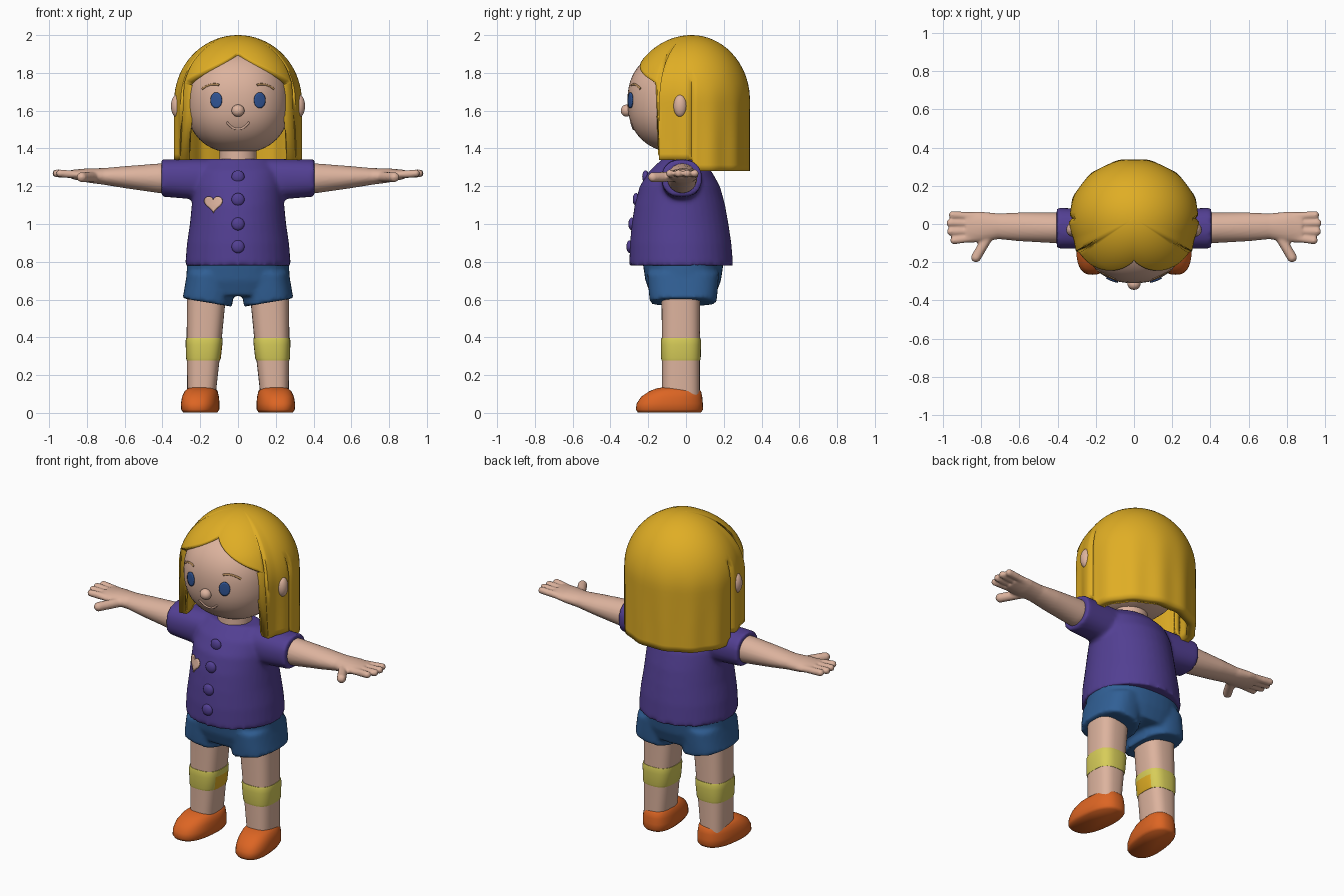
import bpy, bmesh, math
from mathutils import Vector, Matrix

if "Cube" in bpy.data.objects:
    bpy.data.objects.remove(bpy.data.objects["Cube"])


def material(name, *rgb):
    m = bpy.data.materials.new(name)
    m.use_nodes = True
    m.diffuse_color = (*rgb, 1)
    m.node_tree.nodes["Principled BSDF"].inputs["Base Color"].default_value = (*rgb, 1)
    return m


skin = material("skin", .72, .45, .34)
gold = material("golden_hair", .74, .42, .018)
purple = material("purple_cloth", .085, .05, .29)
blue = material("blue_cloth", .03, .115, .3)
orange = material("orange_shoe", .72, .13, .017)
yellow = material("yellow_band", .68, .61, .1)
iris = material("eye_blue", .03, .09, .3)
brown = material("brow_brown", .45, .25, .1)


def spow(v, n):
    return math.copysign(abs(v) ** (2 / n), v)


def loft(bm, rings, axis="Z", n=2.0, count=40):
    """Closed tube of superellipse rings: position, centre a, centre b, radius a, radius b."""
    loops = []
    for p, a, b, ra, rb in rings:
        loop = []
        for i in range(count):
            t = 2 * math.pi * i / count
            u, v = a + ra * spow(math.cos(t), n), b + rb * spow(math.sin(t), n)
            loop.append(bm.verts.new((u, v, p) if axis == "Z" else (p, u, v)))
        loops.append(loop)
    for lo, hi in zip(loops, loops[1:]):
        for i in range(count):
            j = (i + 1) % count
            bm.faces.new((lo[i], lo[j], hi[j], hi[i]))
    bm.faces.new(loops[0])
    bm.faces.new(loops[-1])


def ball(bm, centre, radii, seg=32):
    m = Matrix.Translation(centre) @ Matrix.Diagonal((*radii, 1))
    return bmesh.ops.create_uvsphere(bm, u_segments=seg, v_segments=seg // 2, radius=1, matrix=m)["verts"]


def finger(bm, start, end, r):
    start, end = Vector(start), Vector(end)
    for i in range(13):
        ball(bm, start.lerp(end, i / 12), (r, r, r), 16)


def finish(bm, name, *mats, voxel=0, smooth=4, fix=True, angle=45):
    if fix:
        bmesh.ops.recalc_face_normals(bm, faces=bm.faces)
    me = bpy.data.meshes.new(name)
    bm.to_mesh(me)
    bm.free()
    ob = bpy.data.objects.new(name, me)
    bpy.context.collection.objects.link(ob)
    for m in mats:
        me.materials.append(m)
    bpy.ops.object.select_all(action="DESELECT")
    ob.select_set(True)
    bpy.context.view_layer.objects.active = ob
    bpy.ops.object.shade_smooth_by_angle(angle=math.radians(angle))
    if voxel:
        # Fuse overlapping volumes into one soft form
        mod = ob.modifiers.new("fuse", "REMESH")
        mod.mode, mod.voxel_size, mod.use_smooth_shade = "VOXEL", voxel, True
        mod = ob.modifiers.new("soften", "SMOOTH")
        mod.factor, mod.iterations = .5, smooth
    return ob


def plate(name, outline, centre, surface, mat):
    """Thin painted plate following a surface y = surface(x, z)."""
    bm = bmesh.new()
    cx, cz = centre
    rings = []
    for k in (1, .75, .5, .25):
        rings.append([bm.verts.new((cx + x * k, surface(cx + x * k, cz + z * k) - .004, cz + z * k))
                      for x, z in outline])
    mid = bm.verts.new((cx, surface(cx, cz) - .004, cz))
    n = len(outline)
    for i in range(n):
        j = (i + 1) % n
        for a, b in zip(rings, rings[1:]):
            bm.faces.new((a[i], a[j], b[j], b[i]))
        bm.faces.new((rings[-1][i], rings[-1][j], mid))
    ob = finish(bm, name, mat)
    mod = ob.modifiers.new("thickness", "SOLIDIFY")
    mod.thickness, mod.offset = .007, 0


def strand(name, points, radius, mat):
    cu = bpy.data.curves.new(name, "CURVE")
    cu.dimensions, cu.bevel_depth, cu.use_fill_caps = "3D", radius, True
    sp = cu.splines.new("NURBS")
    sp.points.add(len(points) - 1)
    for p, (x, z) in zip(sp.points, points):
        p.co = (x, head_y(x, z), z, 1)
    sp.use_endpoint_u, sp.order_u = True, 3
    cu.materials.append(mat)
    bpy.context.collection.objects.link(bpy.data.objects.new(name, cu))


# Head: slightly squared ellipsoid
HC, HR, HN = Vector((0, -.02, 1.65)), (.275, .29, .275), 2.3


def head_y(x, z):
    rest = 1 - abs(x / HR[0]) ** HN - abs((z - HC.z) / HR[2]) ** HN
    return HC.y - HR[1] * max(rest, 0) ** (1 / HN)


bm = bmesh.new()
for v in ball(bm, (0, 0, 0), (1, 1, 1), 48):
    k = sum(abs(c) ** HN for c in v.co) ** (-1 / HN)
    v.co = HC + Vector(c * k * r for c, r in zip(v.co, HR))
finish(bm, "head", skin)

bm = bmesh.new()
loft(bm, [(1.28, 0, -.03, .1, .095), (1.45, 0, -.03, .095, .09)])
finish(bm, "neck", skin)

bm = bmesh.new()
ball(bm, (0, -.315, 1.6), (.034, .03, .032))
finish(bm, "nose", skin)

oval = [(.03 * math.cos(i * math.pi / 12), .042 * math.sin(i * math.pi / 12)) for i in range(24)]
for side, s in (("left", 1), ("right", -1)):
    plate(side + "_eye", oval, (s * .115, 1.655), head_y, iris)
    strand(side + "_brow", [(s * .1, 1.735), (s * .14, 1.75), (s * .19, 1.715)], .006, brown)
    bm = bmesh.new()
    ball(bm, (s * .323, -.03, 1.625), (.032, .036, .06))
    finish(bm, side + "_ear", skin)
strand("smile", [(-.06, 1.54), (-.035, 1.51), (0, 1.5), (.035, 1.51), (.06, 1.54)], .006, skin)


# Hair: dome running into side locks and a long back
def hair_edge(f):
    if f < 58:
        return 1.91 - .17 * (f / 58) ** .9
    return 1.34 if f < 91 else 1.28


bm = bmesh.new()
cols, rows, mid_z, hz = 120, 28, 1.65, .35
grid = []
for i in range(cols):
    deg = i * 360 / cols
    f = min(deg, 360 - deg)
    ze = hair_edge(f)
    end = math.acos((ze - mid_z) / hz) if ze > mid_z else math.pi / 2 + (mid_z - ze) / hz
    col = []
    for r in range(rows + 1):
        s = end * r / rows
        out = math.sin(min(s, math.pi / 2))
        z = mid_z + hz * (math.cos(s) if s < math.pi / 2 else math.pi / 2 - s)
        if f < 70:
            out *= 1 + .08 * math.sin(f / 70 * math.pi) * min(s, 1)
        if s > 1.2:
            out *= 1 + .012 * math.cos(math.radians(f * 13)) * min(s - 1.2, 1)
            if 88 < f < 92:
                out *= .96
        a = math.radians(deg)
        ry = .33 if math.cos(a) > 0 else .31
        col.append(bm.verts.new((.338 * out * math.sin(a), .03 - ry * out * math.cos(a), z)))
    grid.append(col)
for i in range(cols):
    a, b = grid[i], grid[(i + 1) % cols]
    for r in range(rows):
        bm.faces.new((a[r], a[r + 1], b[r + 1], b[r]))
bmesh.ops.remove_doubles(bm, verts=bm.verts, dist=.0001)
hair = finish(bm, "hair", gold, fix=False, angle=60)
mod = hair.modifiers.new("thickness", "SOLIDIFY")
mod.thickness, mod.offset = .05, -1

# Shirt: flared body fused with two sleeves; rows are z, half width, front, back
BODY = [(.78, .28, -.3, .25), (.9, .27, -.297, .24), (1.0, .255, -.287, .225), (1.1, .245, -.272, .207),
        (1.2, .238, -.245, .18), (1.28, .225, -.195, .135), (1.345, .16, -.125, .07)]


def shirt_y(x, z):
    for lo, hi in zip(BODY, BODY[1:]):
        if lo[0] <= z <= hi[0]:
            w, f, b = (p + (q - p) * (z - lo[0]) / (hi[0] - lo[0]) for p, q in zip(lo[1:], hi[1:]))
            return (f + b) / 2 - (b - f) / 2 * math.sqrt(1 - (x / w) ** 2)


bm = bmesh.new()
loft(bm, [(z, 0, (f + b) / 2, w, (b - f) / 2) for z, w, f, b in BODY])
for s in (1, -1):
    loft(bm, [(s * .08, -.025, 1.235, .1, .11), (s * .25, -.025, 1.238, .105, .106),
              (s * .405, -.022, 1.243, .107, .098)], axis="X", n=2.3)
finish(bm, "shirt", purple, voxel=.013, smooth=4)

for i, z in enumerate((1.25, 1.13, 1.0, .88)):
    bm = bmesh.new()
    ball(bm, (0, shirt_y(0, z), z), (.034, .018, .034), 24)
    finish(bm, "button_%d" % (i + 1), purple)

heart = []
for i in range(36):
    t = i * math.pi / 18
    heart.append((.003 * 16 * math.sin(t) ** 3,
                  .003 * (13 * math.cos(t) - 5 * math.cos(2 * t) - 2 * math.cos(3 * t) - math.cos(4 * t))))
plate("heart_patch", heart, (-.13, 1.11), shirt_y, skin)

# Shorts: hips fused with two legs, hem slanting up to the outside
bm = bmesh.new()
loft(bm, [(.62, 0, -.015, .25, .17), (.7, 0, -.015, .275, .2), (.82, 0, -.015, .268, .218)], n=2.3)
for s in (1, -1):
    loft(bm, [(.57, s * .162, -.015, .132, .176), (.64, s * .155, -.015, .132, .182),
              (.74, s * .14, -.015, .13, .19)], n=2.5)
for v in bm.verts:
    if v.co.z < .6:
        v.co.z = .562 + (abs(v.co.x) - .03) * .17
finish(bm, "shorts", blue, voxel=.012, smooth=4)

for side, s in (("left", 1), ("right", -1)):
    # Arm, palm and fingers
    bm = bmesh.new()
    loft(bm, [(s * .3, -.02, 1.24, .078, .078), (s * .42, -.02, 1.242, .08, .078),
              (s * .6, -.015, 1.248, .075, .058), (s * .71, -.012, 1.252, .067, .044),
              (s * .8, -.015, 1.257, .08, .037), (s * .88, -.018, 1.263, .082, .024)], axis="X")
    for y0, x1, y1 in ((.04, .95, .047), (.002, .963, .005), (-.037, .96, -.04), (-.072, .942, -.086)):
        finger(bm, (s * .84, y0, 1.26), (s * x1, y1, 1.268), .021)
    finger(bm, (s * .76, -.06, 1.25), (s * .828, -.175, 1.248), .027)
    finish(bm, side + "_arm", skin, voxel=.008, smooth=3)

    # Leg
    bm = bmesh.new()
    loft(bm, [(.08, s * .194, -.027, .074, .1), (.35, s * .181, -.027, .091, .1),
              (.66, s * .165, -.027, .105, .103)], n=2.8)
    finish(bm, side + "_leg", skin)

    # Leg band, with a small golden spot inside the right one
    bm = bmesh.new()
    loft(bm, [(.278, s * .184, -.027, .088, .102), (.29, s * .183, -.027, .092, .105),
              (.36, s * .18, -.027, .097, .106), (.385, s * .179, -.027, .098, .106),
              (.397, s * .178, -.027, .096, .103)], n=2.8)
    for f in bm.faces:
        c = f.calc_center_median()
        if s < 0 and len(f.verts) == 4 and c.x > -.11 and abs(c.y + .027) < .06 and c.z < .37:
            f.material_index = 1
    finish(bm, side + "_leg_band", yellow, gold)

    # Shoe, toe turned slightly outward
    bm = bmesh.new()
    loft(bm, [(.003, s * .2, -.088, .088, .168), (.018, s * .2, -.088, .098, .178),
              (.05, s * .2, -.086, .099, .175), (.085, s * .2, -.076, .095, .162),
              (.115, s * .198, -.057, .085, .137), (.13, s * .197, -.045, .07, .11),
              (.137, s * .196, -.035, .045, .075)], n=2.5)
    for v in bm.verts:
        v.co.x -= s * (v.co.y + .088) * .1
    finish(bm, side + "_shoe", orange, angle=60)
